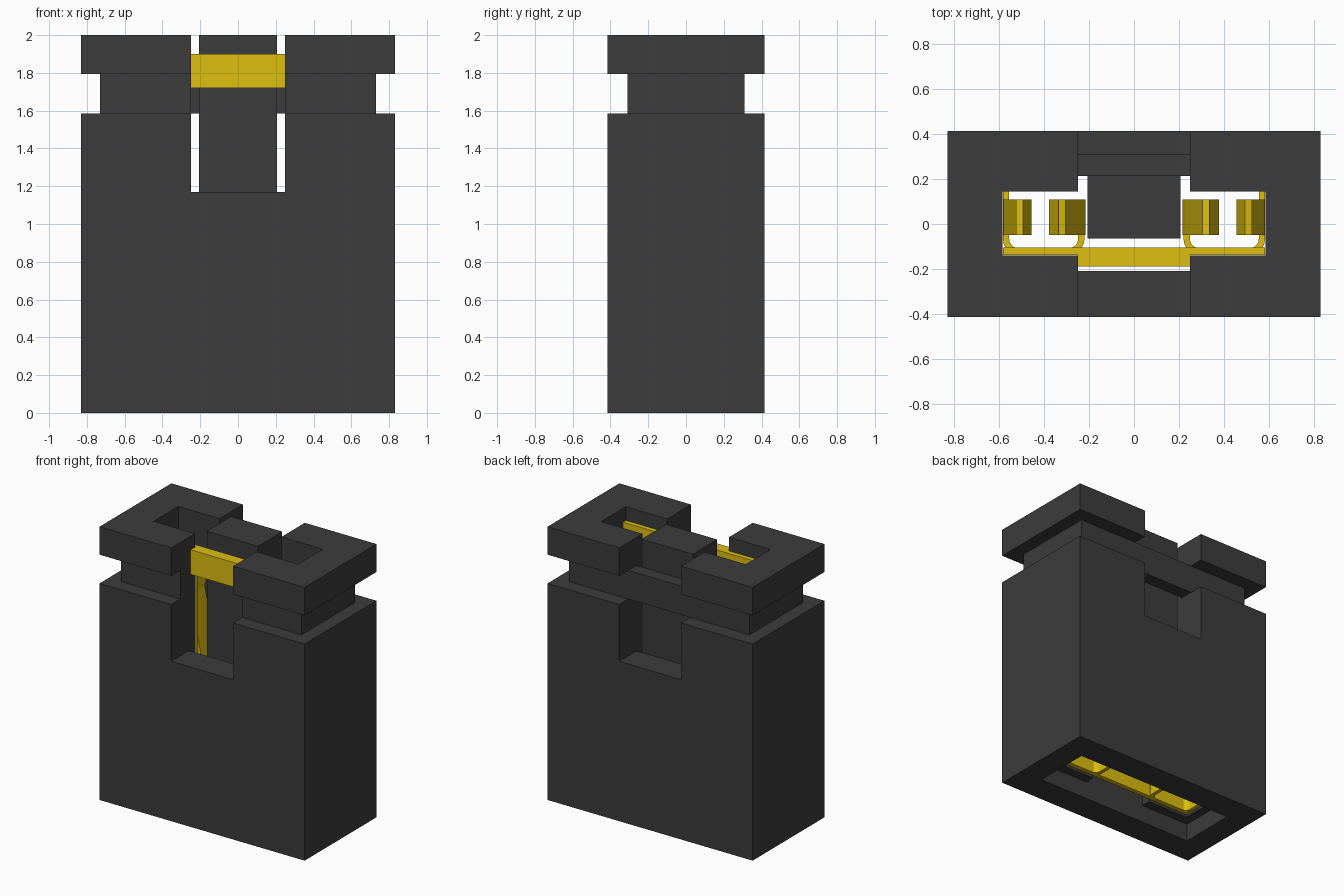
import bpy, bmesh, math
from mathutils import Vector

if "Cube" in bpy.data.objects:
    bpy.data.objects.remove(bpy.data.objects["Cube"])


def material(name, rgb):
    m = bpy.data.materials.new(name)
    m.diffuse_color = (*rgb, 1)
    m.use_nodes = True
    m.node_tree.nodes["Principled BSDF"].inputs["Base Color"].default_value = m.diffuse_color
    return m


PLASTIC = material("dark_plastic", (0.045, 0.045, 0.045))
GOLD = material("gold_metal", (0.72, 0.52, 0.005))


def mesh_object(name, verts, faces, mat=None):
    me = bpy.data.meshes.new(name)
    me.from_pydata(verts, [], faces)
    bm = bmesh.new()
    bm.from_mesh(me)
    bmesh.ops.recalc_face_normals(bm, faces=bm.faces)
    bm.to_mesh(me)
    bm.free()
    ob = bpy.data.objects.new(name, me)
    bpy.context.collection.objects.link(ob)
    if mat:
        me.materials.append(mat)
    return ob


def stack(name, rings, mat=None):
    """Closed solid through rectangular rings (x0, x1, y0, y1, z)."""
    verts, faces = [], [(0, 1, 2, 3)]
    for x0, x1, y0, y1, z in rings:
        verts += [(x0, y0, z), (x1, y0, z), (x1, y1, z), (x0, y1, z)]
    for r in range(len(rings) - 1):
        for i in range(4):
            a, b = r * 4 + i, r * 4 + (i + 1) % 4
            faces.append((a, b, b + 4, a + 4))
    n = len(verts)
    faces.append((n - 4, n - 3, n - 2, n - 1))
    return mesh_object(name, verts, faces, mat)


def box(name, x, y, z, mat=None):
    return stack(name, [(*x, *y, z[0]), (*x, *y, z[1])], mat)


def strip(name, path, thick, lo, hi, axis):
    """Bent sheet: thickened 2D path extruded along y (path is x,z) or z (path is x,y)."""
    pts = [Vector(p) for p in path]
    left, right = [], []
    for i, p in enumerate(pts):
        a = (p - pts[max(i - 1, 0)]).normalized()
        b = (pts[min(i + 1, len(pts) - 1)] - p).normalized()
        t = (a + b).normalized()
        n = Vector((-t.y, t.x))
        k = thick / 2 / max(t.dot(b if i == 0 else a), 0.5)
        left.append(p + n * k)
        right.append(p - n * k)
    place = (lambda p, h: (p.x, h, p.y)) if axis == 'Y' else (lambda p, h: (p.x, p.y, h))
    n = len(pts)
    verts = [place(p, h) for h in (lo, hi) for p in left + right]
    faces = [(0, n, 3 * n, 2 * n), (n - 1, 2 * n - 1, 4 * n - 1, 3 * n - 1)]
    for i in range(n - 1):
        for s in (0, n):
            a = s + i
            faces.append((a, a + 1, a + 1 + 2 * n, a + 2 * n))
        for s in (0, 2 * n):
            a = s + i
            faces.append((a, a + 1, a + 1 + n, a + n))
    return mesh_object(name, verts, faces, GOLD)


def mirror_x(ob):
    m = ob.modifiers.new("mirror", 'MIRROR')
    m.use_axis[0] = True
    return ob


# Housing with a grip groove all round
W, D, GW, GD = 0.83, 0.415, 0.73, 0.31
housing = stack("housing", [
    (-W, W, -D, D, 0), (-W, W, -D, D, 1.585),
    (-GW, GW, -GD, GD, 1.585), (-GW, GW, -GD, GD, 1.795),
    (-W, W, -D, D, 1.795), (-W, W, -D, D, 2)], PLASTIC)

# Openings: pin cavity, wide middle, bottom mouth, front slot, back window and back notch
cuts = [((-.585, .585), (-.14, .145), (-1, 3)),
        ((-.25, .25), (-.21, .215), (-1, 3)),
        ((-.65, .65), (-.21, .215), (-1, .13)),
        ((-.25, .25), (-.6, -.05), (1.17, 3)),
        ((-.25, .25), (.05, .6), (1.17, 1.585)),
        ((-.25, .25), (.05, .6), (1.795, 3))]
for c in cuts:
    cutter = box("cutter", *c)
    cutter.hide_render = True
    mod = housing.modifiers.new("cut", 'BOOLEAN')
    mod.operation = 'DIFFERENCE'
    mod.solver = 'EXACT'
    mod.object = cutter
    bpy.context.view_layer.objects.active = housing
    bpy.ops.object.modifier_apply(modifier=mod.name)
    bpy.data.objects.remove(cutter)

# Middle block hanging from the back bar
box("middle_block", (-.207, .207), (-.065, .216), (1.0, 2), PLASTIC)

# Contact back plate, side rails and the bridge seen in the front slot
box("contact_plate", (-.25, .25), (-.14, -.105), (.15, 1.1), GOLD)
mirror_x(box("contact_rail", (.25, .584), (-.139, -.105), (.15, 1.9), GOLD))
box("contact_bridge", (-.25, .25), (-.19, -.105), (1.72, 1.9), GOLD)

# Rounded channel around each pin
def corner(cx, cy, r, a0, a1, n=5):
    return [(cx + r * math.cos(math.radians(a0 + (a1 - a0) * i / n)),
             cy + r * math.sin(math.radians(a0 + (a1 - a0) * i / n))) for i in range(n + 1)]

channel = ([(.57, .144)] + corner(.515, -.067, .055, 0, -90)
           + corner(.29, -.067, .055, 270, 180) + [(.235, .11)])
mirror_x(strip("pin_channel", channel, .028, .15, .75, 'Z'))

# Spring arms pinching each pin
outer = [(.568, .7), (.56, .85), (.472, 1.5), (.51, 1.67)]
inner = [(.232, .7), (.24, .85), (.362, 1.5), (.32, 1.67)]
mirror_x(strip("outer_spring_arm", outer, .032, -.05, .11, 'Y'))
mirror_x(strip("inner_spring_arm", inner, .032, -.05, .11, 'Y'))
